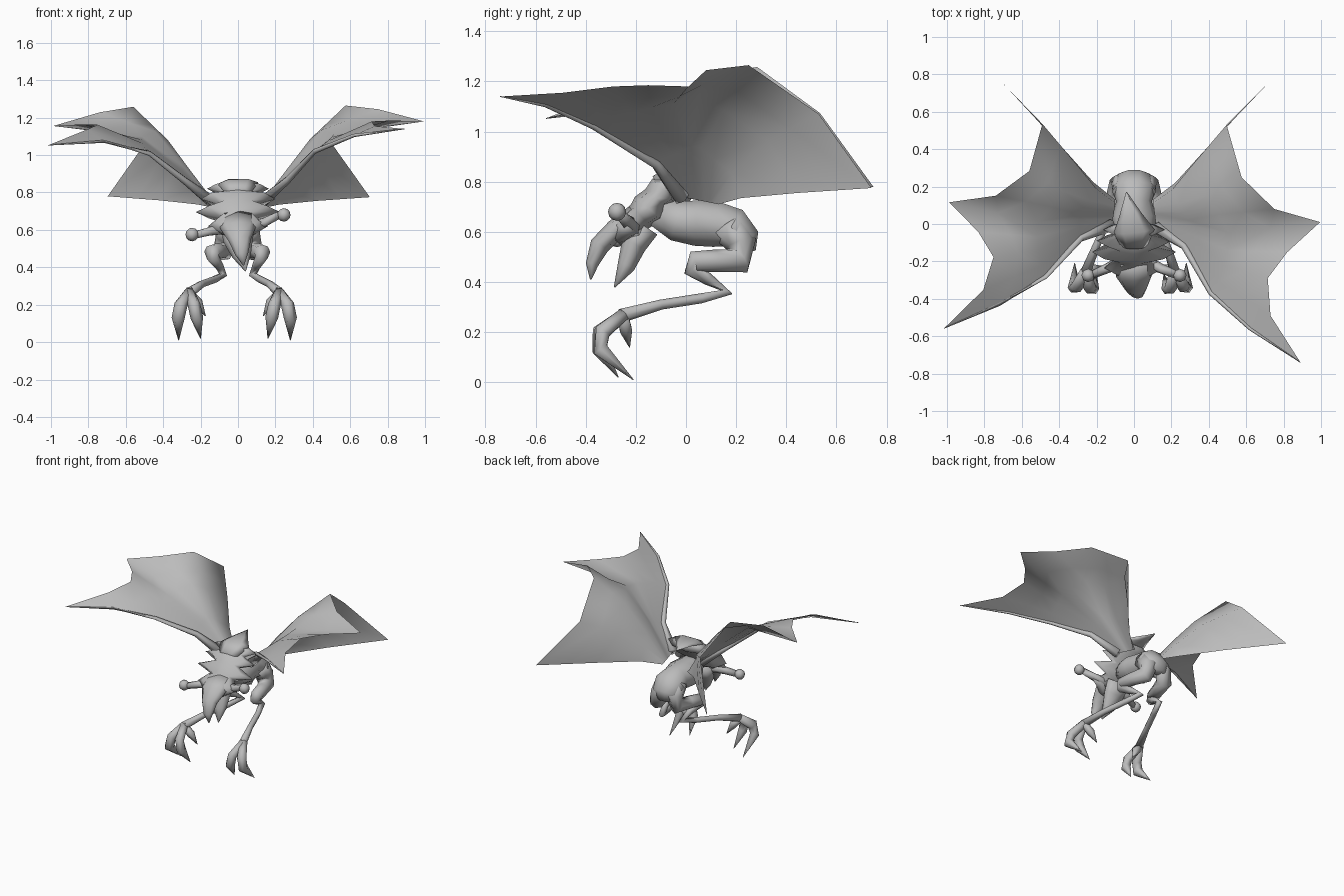
import bpy
import math
from mathutils import Vector

cube = bpy.data.objects.get("Cube")
if cube:
    bpy.data.objects.remove(cube)

grey = bpy.data.materials.new("stone grey")
grey.use_nodes = True
grey.diffuse_color = (0.5, 0.5, 0.5, 1)
grey.node_tree.nodes["Principled BSDF"].inputs["Base Color"].default_value = (0.5, 0.5, 0.5, 1)


def add_mesh(name, verts, faces):
    mesh = bpy.data.meshes.new(name)
    mesh.from_pydata([tuple(v) for v in verts], [], faces)
    mesh.materials.append(grey)
    for poly in mesh.polygons:
        poly.use_smooth = True
    obj = bpy.data.objects.new(name, mesh)
    bpy.context.collection.objects.link(obj)
    return obj


def loft(name, stations, sides=8):
    """Skin rings along a path; a station is x, y, z, half width and optional half depth."""
    centres = [Vector(s[:3]) for s in stations]
    last = len(centres) - 1
    verts, faces = [], []
    for i, station in enumerate(stations):
        tangent = (centres[min(i + 1, last)] - centres[max(i - 1, 0)]).normalized()
        across = Vector((0, 1, 0)) if abs(tangent.x) > 0.85 else Vector((1, 0, 0))
        across = (across - tangent * across.dot(tangent)).normalized()
        up = tangent.cross(across)
        width, depth = station[3], station[-1]
        for k in range(sides):
            a = math.tau * k / sides
            verts.append(centres[i] + across * width * math.cos(a) + up * depth * math.sin(a))
    for i in range(last):
        for k in range(sides):
            n = (k + 1) % sides
            faces.append((i * sides + k, i * sides + n, (i + 1) * sides + n, (i + 1) * sides + k))
    faces.append(tuple(reversed(range(sides))))
    faces.append(tuple(range(last * sides, (last + 1) * sides)))
    return add_mesh(name, verts, faces)


# Rounded hind body
loft("body", [
    (0, -.12, .68, .06, .06), (0, -.04, .645, .11, .085), (0, .04, .635, .12, .095),
    (0, .12, .63, .095, .095), (0, .19, .615, .115, .085), (0, .24, .57, .10, .06),
    (0, .25, .52, .05, .03)], 10)

# Ridged neck: wide pointed rings alternate with narrow ones
ridges = [(-.03, .82, .165, .05), (-.09, .765, .2, .065),
          (-.15, .695, .225, .07), (-.235, .62, .16, .055)]
rings = [(0, .0, .845, .07, .025)]
for y, z, width, depth in ridges:
    rings.append((0, y, z, width, depth))
    rings.append((0, y - .03, z - .03, .095, depth - .01))
rings.append((0, -.285, .57, .06, .03))
loft("ridged_neck", rings, 8)

# Flat crest pointing back over the shoulders
loft("crest", [(0, -.12, .80, .07, .03), (0, -.04, .85, .11, .025),
               (-.02, .05, .86, .06, .015), (-.04, .17, .865, .003)], 6)

# Open beak
loft("upper_beak", [(0, -.20, .66, .10, .05), (0, -.28, .61, .095, .042),
                    (.01, -.345, .545, .06, .04), (.02, -.375, .47, .035, .025),
                    (.03, -.38, .41, .003)])
loft("lower_beak", [(0, -.16, .62, .09, .055), (0, -.21, .545, .08, .05),
                    (.02, -.24, .46, .05, .035), (.04, -.285, .38, .003)])

# Short arms ending in round fists, the left one raised
for label, side, height in (("left", 1, .68), ("right", -1, .575)):
    loft(label + "_arm", [(side * .06, -.2, .61, .035),
                          (side * .15, -.24, (height + .61) / 2, .026),
                          (side * .22, -.27, height, .022)], 6)
    bpy.ops.mesh.primitive_uv_sphere_add(segments=8, ring_count=6, radius=.036,
                                         location=(side * .245, -.275, height))
    fist = bpy.context.object
    fist.name = label + "_fist"
    fist.data.materials.append(grey)
    fist.data.shade_smooth()

# Folded legs and clawed feet
leg = [(.04, .17, .62, .075), (.06, .22, .55, .062), (.08, .215, .485, .055),
       (.11, .12, .485, .045), (.13, .03, .48, .043), (.125, .02, .455, .034),
       (.10, .09, .41, .024), (.08, .165, .36, .022), (.12, .06, .335, .02),
       (.17, -.10, .31, .02), (.22, -.26, .265, .028)]
toes = {
    "outer_toe": [(.22, -.25, .27, .028), (.265, -.335, .20, .036),
                  (.28, -.34, .13, .035), (.28, -.21, .01, .002)],
    "inner_toe": [(.22, -.25, .27, .028), (.195, -.345, .20, .034),
                  (.18, -.345, .13, .034), (.16, -.27, .02, .002)],
    "thumb": [(.22, -.25, .26, .024), (.175, -.24, .21, .028), (.135, -.225, .14, .002)],
}


def posed(stations, side):
    """Mirror to the right side, where the foot is set slightly wider."""
    spread = .04 if side < 0 else 0
    return [(side * (x + spread * min(1, max(0, .1 - y) * 3)), y, z, r)
            for x, y, z, r in stations]


for label, side in (("left", 1), ("right", -1)):
    loft(label + "_leg", posed(leg, side), 8)
    for toe, stations in toes.items():
        loft(label + "_" + toe, posed(stations, side), 6)

# Wing membranes: rows run from the leading edge to the inner trailing corner
outer = [(.89, -.74, 1.14), (.73, -.49, 1.155), (.715, -.29, 1.18), (.82, -.15, 1.185),
         (.995, .01, 1.18), (.75, .08, 1.245), (.575, .25, 1.265), (.495, .53, 1.07),
         (.705, .74, .775)]
middle = [(.41, -.37, 1.02), (.45, -.31, 1.05), (.48, -.22, 1.075), (.50, -.14, 1.095),
          (.51, -.05, 1.11), (.45, .05, 1.135), (.385, .15, 1.085), (.32, .325, .965),
          (.42, .44, .755)]
inner = [(.27, -.12, .87), (.28, -.09, .89), (.29, -.05, .91), (.295, -.01, .925),
         (.29, .02, .94), (.27, .06, .935), (.24, .11, .89), (.205, .185, .835),
         (.22, .22, .735)]
front_root, back_root = Vector((.12, -.02, .74)), Vector((.10, .13, .71))
root = [front_root.lerp(back_root, i / 8) for i in range(9)]
# The leading edge bows out between wrist and tip
bowed = [Vector(a).lerp(Vector(b), .45) for a, b in zip(middle, outer)]
bowed[0] = Vector((.62, -.56, 1.105))


def wing_point(point, side):
    """The right wing is swept a little further back and droops at its tip."""
    x, y, z = point
    if side > 0:
        return Vector((x, y, z))
    angle, radius = math.atan2(y, x), math.hypot(x, y)
    angle += math.radians(6.2) - .12 * angle
    droop = .025 * x + .27 * max(0, -y - .5) - .03 * max(0, y)
    return Vector((-radius * math.cos(angle), radius * math.sin(angle), z - droop))


for label, side in (("left", 1), ("right", -1)):
    rows = [[wing_point(p, side) for p in row] for row in (root, inner, middle, bowed, outer)]
    count = len(outer)
    faces = [(r * count + c, r * count + c + 1, (r + 1) * count + c + 1, (r + 1) * count + c)
             for r in range(len(rows) - 1) for c in range(count - 1)]
    add_mesh(label + "_wing", [p for row in rows for p in row], faces)
    # Arm bone along the leading edge
    radii = (.035, .02, .013, .009, .002)
    loft(label + "_wing_bone", [(*row[0], r) for row, r in zip(rows, radii)], 6)
